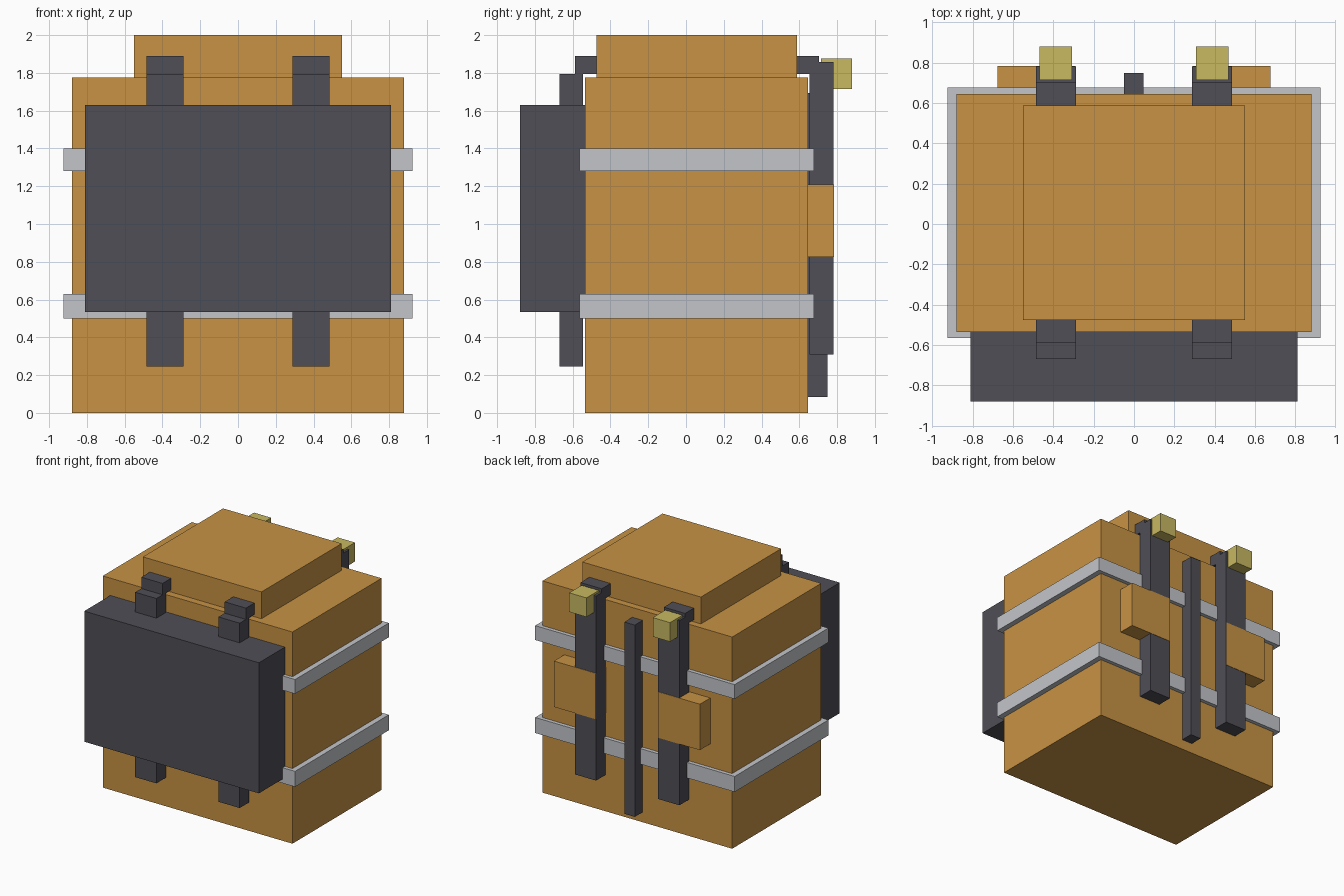
import bpy
import bmesh

old = bpy.data.objects.get("Cube")
if old:
    bpy.data.objects.remove(old, do_unlink=True)


def material(name, r, g, b):
    m = bpy.data.materials.new(name)
    m.use_nodes = True
    m.diffuse_color = (r, g, b, 1)
    m.node_tree.nodes["Principled BSDF"].inputs["Base Color"].default_value = (r, g, b, 1)
    return m


tan = material("tan canvas", 0.58, 0.29, 0.058)
dark = material("charcoal", 0.077, 0.077, 0.093)
silver = material("silver grey", 0.55, 0.56, 0.59)
brass = material("pale brass", 0.58, 0.48, 0.12)


def box(name, x, y, z, mat):
    """Axis-aligned box from (low, high) spans along each axis."""
    bm = bmesh.new()
    bmesh.ops.create_cube(bm, size=1)
    for v in bm.verts:
        v.co = [span[c > 0] for span, c in zip((x, y, z), v.co)]
    mesh = bpy.data.meshes.new(name)
    bm.to_mesh(mesh)
    bm.free()
    mesh.materials.append(mat)
    obj = bpy.data.objects.new(name, mesh)
    bpy.context.collection.objects.link(obj)
    return obj


def pair(name, x, y, z, mat):
    """The same box on the left (+x) and mirrored on the right (-x)."""
    box("left_" + name, x, y, z, mat)
    box("right_" + name, (-x[1], -x[0]), y, z, mat)


# Main bag, raised lid and front pouch
box("body", (-0.88, 0.88), (-0.535, 0.645), (0, 1.775), tan)
box("lid", (-0.55, 0.55), (-0.475, 0.588), (1.775, 2), tan)
box("front_pouch", (-0.81, 0.81), (-0.88, -0.53), (0.535, 1.63), dark)

# Bands wrapped around the body
for name, z in (("lower_band", (0.5, 0.63)), ("upper_band", (1.28, 1.4))):
    box(name, (-0.925, 0.925), (-0.565, 0.677), z, silver)

# Straps running down the front, over the top and down the back
strap_x = (0.288, 0.485)
pair("front_strap", strap_x, (-0.67, -0.545), (0.245, 1.795), dark)
pair("top_strap", strap_x, (-0.588, 0.705), (1.793, 1.89), dark)
pair("back_strap", strap_x, (0.653, 0.78), (0.31, 1.858), dark)
box("middle_back_strap", (-0.05, 0.047), (0.64, 0.75), (0.085, 1.693), dark)

# Back pads and buckles
pair("back_pad", (0.29, 0.677), (0.64, 0.783), (0.825, 1.21), tan)
pair("buckle", (0.308, 0.468), (0.715, 0.88), (1.715, 1.875), brass)
